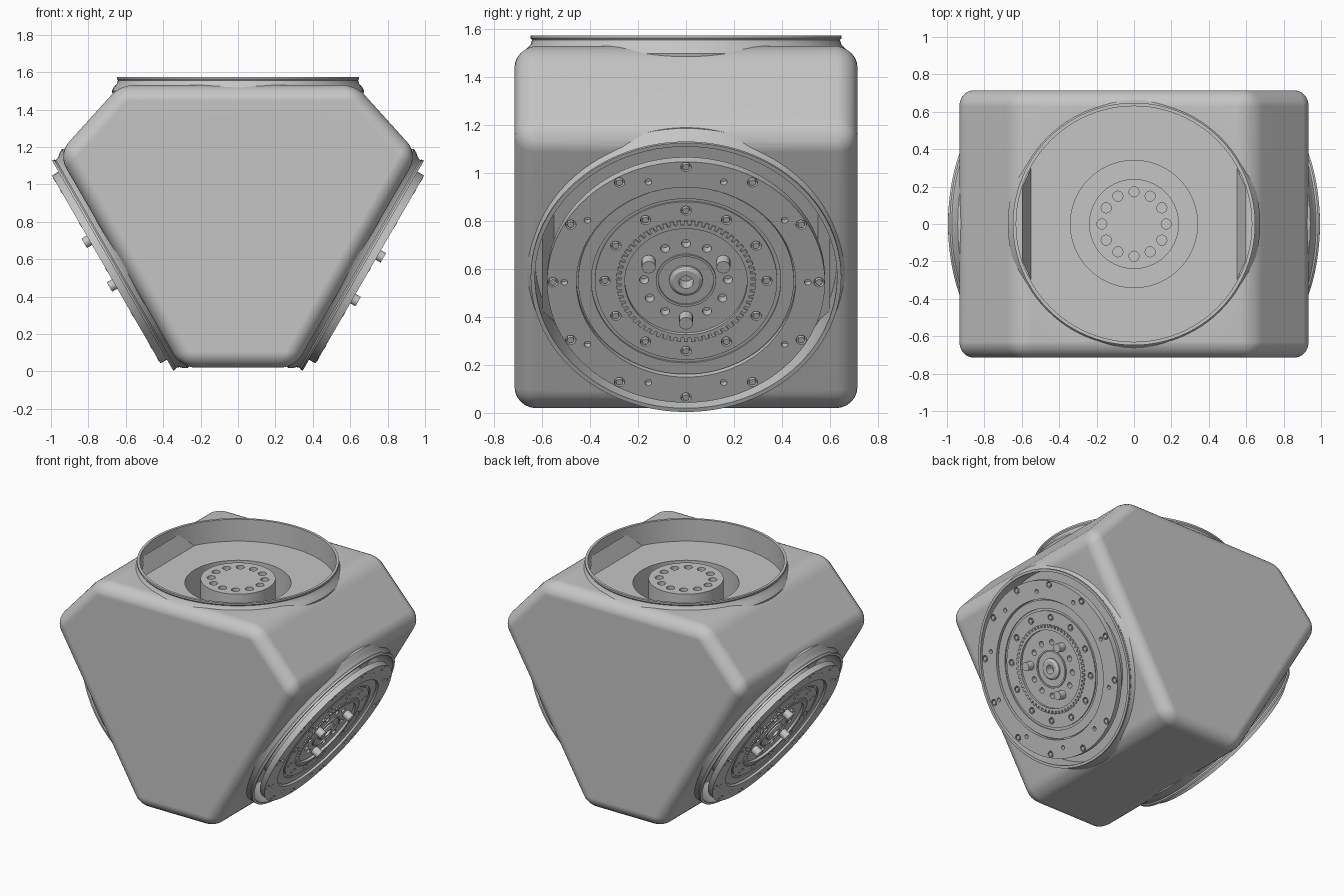
import bpy, bmesh, math
from mathutils import Matrix, Vector

if "Cube" in bpy.data.objects:
    bpy.data.objects.remove(bpy.data.objects["Cube"], do_unlink=True)

grey = bpy.data.materials.new("plain grey")
grey.use_nodes = True
grey.diffuse_color = (0.56, 0.56, 0.56, 1)
grey.node_tree.nodes["Principled BSDF"].inputs["Base Color"].default_value = (0.56, 0.56, 0.56, 1)


def make(bm, name, frame=Matrix()):
    bmesh.ops.recalc_face_normals(bm, faces=bm.faces)
    mesh = bpy.data.meshes.new(name)
    bm.to_mesh(mesh)
    bm.free()
    mesh.materials.append(grey)
    ob = bpy.data.objects.new(name, mesh)
    ob.matrix_world = frame
    bpy.context.collection.objects.link(ob)
    return ob


def activate(ob):
    bpy.ops.object.select_all(action='DESELECT')
    ob.select_set(True)
    bpy.context.view_layer.objects.active = ob


def smooth(ob):
    activate(ob)
    bpy.ops.object.shade_smooth_by_angle(angle=math.radians(30))


def apply(ob, mod):
    activate(ob)
    bpy.ops.object.modifier_apply(modifier=mod.name)


def cut(ob, cutter):
    bpy.context.view_layer.update()
    mod = ob.modifiers.new("cut", 'BOOLEAN')
    mod.operation = 'DIFFERENCE'
    mod.solver = 'EXACT'
    mod.object = cutter
    apply(ob, mod)
    bpy.data.objects.remove(cutter, do_unlink=True)


def lathe(profile, closed=False, steps=96):
    bm = bmesh.new()
    verts = [bm.verts.new((r, 0, h)) for r, h in profile]
    for a, b in zip(verts, verts[1:]):
        bm.edges.new((a, b))
    if closed:
        bm.edges.new((verts[-1], verts[0]))
    bmesh.ops.spin(bm, geom=bm.verts[:] + bm.edges[:], cent=(0, 0, 0), axis=(0, 0, 1),
                   dvec=(0, 0, 0), angle=2 * math.pi, steps=steps, use_duplicate=False)
    bmesh.ops.remove_doubles(bm, verts=bm.verts, dist=1e-4)
    return bm


def peg(bm, radius, degrees, r, low, high):
    a = math.radians(degrees)
    place = Matrix.Translation((radius * math.cos(a), radius * math.sin(a), (low + high) / 2))
    bmesh.ops.create_cone(bm, cap_ends=True, segments=16, radius1=r, radius2=r,
                          depth=high - low, matrix=place)


def frame(centre, x_axis, normal):
    x, n = Vector(x_axis), Vector(normal).normalized()
    m = Matrix((x, n.cross(x), n)).transposed().to_4x4()
    m.translation = centre
    return m


# Openings: local z points outward, origin at the centre of the rim's top
s = math.sqrt(3) / 2
openings = {
    "top": frame((0, 0, 1.575), (1, 0, 0), (0, 0, 1)),
    "left": frame((0.67, 0, 0.565), (0, 1, 0), (s, 0, -0.5)),
    "right": frame((-0.67, 0, 0.565), (0, -1, 0), (-s, 0, -0.5)),
}

# Housing: bevelled six-sided prism
half = [(0.303, 0.02), (0.962, 1.162), (0.63, 1.53)]
outline = half + [(-x, z) for x, z in reversed(half)]
bm = bmesh.new()
face = bm.faces.new([bm.verts.new((x, -0.715, z)) for x, z in outline])
side = bmesh.ops.extrude_face_region(bm, geom=[face])["geom"]
bmesh.ops.translate(bm, vec=(0, 1.43, 0), verts=[v for v in side if isinstance(v, bmesh.types.BMVert)])
housing = make(bm, "housing")
bevel = housing.modifiers.new("bevel", 'BEVEL')
bevel.width = 0.085
bevel.segments = 6
apply(housing, bevel)

for name, place in openings.items():
    # Recess cut in the housing; the top one has a deeper well
    well = [(0.34, -0.155), (0.34, -0.4), (0, -0.4)] if name == "top" else [(0, -0.155)]
    cutter = make(lathe([(0, 0.1), (0.635, 0.1), (0.635, -0.155)] + well), "cutter", place)
    cutter.hide_render = True
    cut(housing, cutter)

    # Flared rim
    smooth(make(lathe([(0.63, 0), (0.648, 0), (0.648, -0.012), (0.642, -0.02), (0.648, -0.038),
                       (0.664, -0.055), (0.675, -0.075), (0.66, -0.12), (0.66, -0.17),
                       (0.63, -0.17)], closed=True), name + "_rim", place))

    # Sloping walls inside the recess
    for sign in (-1, 1):
        bm = bmesh.new()
        bm.faces.new([bm.verts.new((sign * x, y, z)) for x, y, z in
                      ((0.55, -0.3, -0.155), (0.55, 0.3, -0.155), (0.6, 0.19, -0.05), (0.6, -0.19, -0.05))])
        wall = make(bm, name + "_recess_wall", place)
        if wall.data.polygons[0].normal.x * sign > 0:
            wall.data.flip_normals()

smooth(housing)
housing.modifiers.new("weighted normals", 'WEIGHTED_NORMAL').keep_sharp = True

# Drilled post in the top well
post = make(lathe([(0, -0.125), (0.24, -0.125), (0.24, -0.41), (0, -0.41)]), "top_post", openings["top"])
bm = bmesh.new()
for i in range(12):
    peg(bm, 0.172, i * 30, 0.027, -0.25, 0)
cut(post, make(bm, "cutter", openings["top"]))
smooth(post)

# Stepped flange profile, from the hub outward and back underneath
flange = [(0, -0.02), (0.03, -0.02), (0.03, 0.04), (0.055, 0.04), (0.07, 0.03), (0.07, 0.02),
          (0.115, 0.02), (0.115, 0.028), (0.125, 0.028), (0.125, 0.02), (0.255, 0.02),
          (0.255, 0.036), (0.272, 0.036), (0.272, 0.028), (0.38, 0.028), (0.38, 0.02),
          (0.395, 0.02), (0.395, 0.028), (0.45, 0.028), (0.45, 0.015), (0.457, 0.015),
          (0.457, 0.04), (0.58, 0.04), (0.58, 0), (0.45, 0), (0.45, -0.16), (0, -0.16)]

for name, turn in (("left", 30), ("right", 90)):
    place = openings[name]
    plate = make(lathe(flange), name + "_flange", place)
    holes, bolts = bmesh.new(), bmesh.new()
    for i in range(12):
        angle = i * 30
        # Two circles of sunk bolts
        for radius, top in ((0.555, 0.04), (0.338, 0.028)):
            peg(holes, radius, angle, 0.022, top - 0.025, 0.1)
            peg(bolts, radius, angle, 0.014, top - 0.03, top + 0.002)
        # Inner circle: three tall pins among small holes
        if (angle - turn) % 120 == 0:
            peg(bolts, 0.18, angle, 0.029, 0.01, 0.072)
        else:
            peg(holes, 0.175, angle, 0.019, -0.02, 0.1)
    for i in range(10):
        peg(holes, 0.508, i * 36, 0.014, 0.012, 0.1)
    cut(plate, make(holes, "cutter", place))
    smooth(plate)
    smooth(make(bolts, name + "_bolts", place))

    # Toothed ring
    bm = bmesh.new()
    for i in range(60):
        tooth = (Matrix.Rotation(i * math.pi / 30, 4, 'Z') @ Matrix.Translation((0.281, 0, 0.029))
                 @ Matrix.Diagonal((0.02, 0.017, 0.014, 1)))
        bmesh.ops.create_cube(bm, size=1, matrix=tooth)
    make(bm, name + "_toothed_ring", place)
